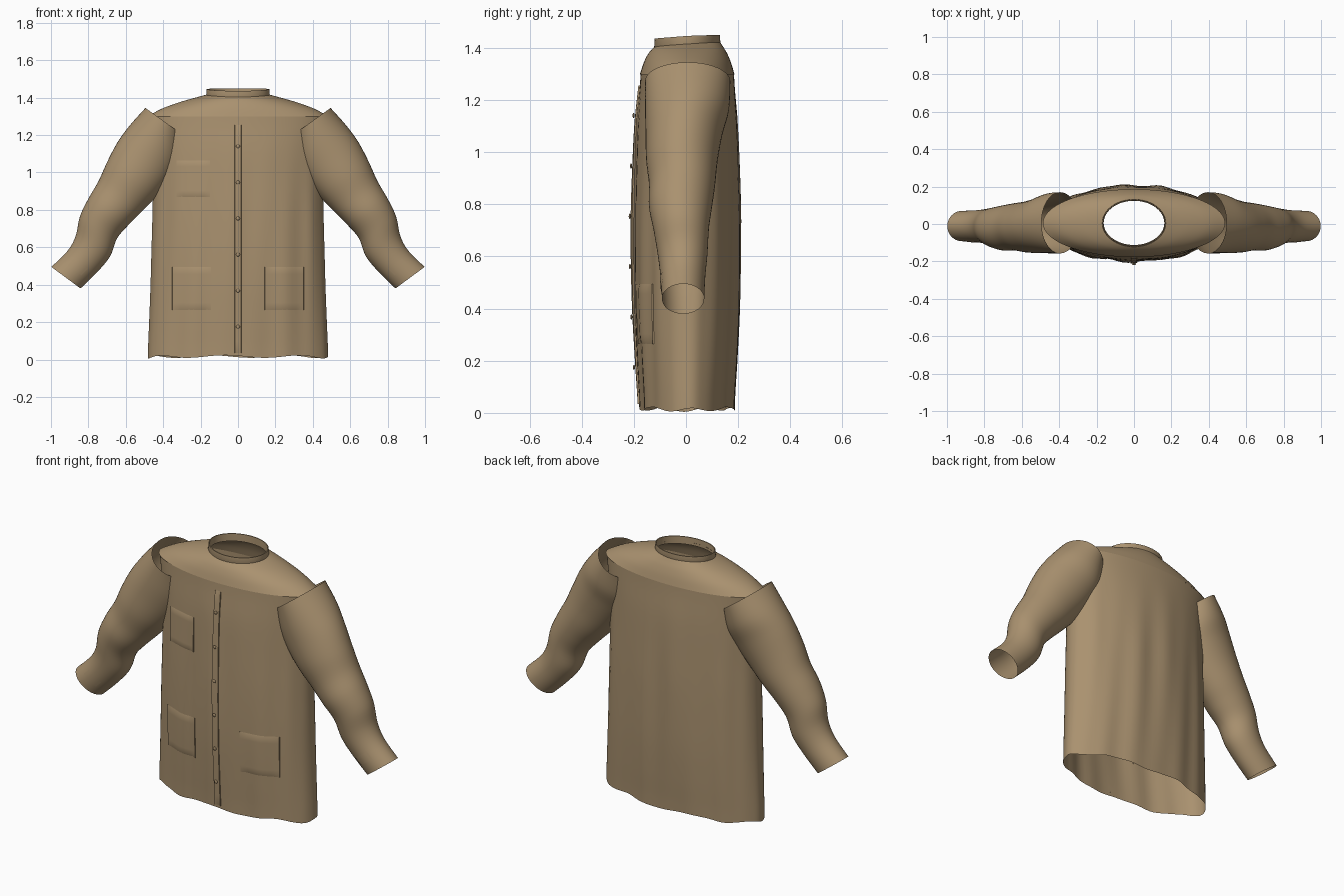
import bpy, bmesh, math
from mathutils import Vector

if "Cube" in bpy.data.objects:
    bpy.data.objects.remove(bpy.data.objects["Cube"])

cloth = bpy.data.materials.new("tan cloth")
cloth.diffuse_color = (0.40, 0.285, 0.16, 1)
cloth.use_nodes = True
cloth.node_tree.nodes["Principled BSDF"].inputs["Base Color"].default_value = cloth.diffuse_color


def spline(rows, u):
    """Catmull-Rom through rows, u from 0 to 1."""
    n = len(rows) - 1
    i = min(int(u * n), n - 1)
    f = u * n - i
    a, b, c, d = (rows[min(max(i + k, 0), n)] for k in (-1, 0, 1, 2))
    return [0.5 * (2*q + (r-p)*f + (2*p-5*q+4*r-s)*f*f + (3*q-p-3*r+s)*f**3)
            for p, q, r, s in zip(a, b, c, d)]


def grid(name, rows, closed=True):
    """Skin a list of point rows as a smooth surface."""
    bm = bmesh.new()
    vs = [[bm.verts.new(p) for p in row] for row in rows]
    n = len(rows[0])
    for a, b in zip(vs, vs[1:]):
        for j in range(n if closed else n - 1):
            k = (j + 1) % n
            bm.faces.new((a[j], a[k], b[k], b[j]))
    return finish(name, bm)


def finish(name, bm):
    me = bpy.data.meshes.new(name)
    bm.to_mesh(me)
    bm.free()
    me.materials.append(cloth)
    ob = bpy.data.objects.new(name, me)
    bpy.context.collection.objects.link(ob)
    bpy.ops.object.select_all(action='DESELECT')
    ob.select_set(True)
    bpy.context.view_layer.objects.active = ob
    bpy.ops.object.shade_smooth_by_angle(angle=math.radians(40))
    return ob


# Body: half width, front y, back y at evenly spaced heights from hem to yoke
Z0, Z1 = 0.02, 1.30
BODY = [(.482, -.178, .188), (.475, -.188, .198), (.468, -.197, .206),
        (.463, -.201, .209), (.458, -.201, .209), (.455, -.197, .205),
        (.460, -.190, .198), (.480, -.174, .184)]


def fold(t, z):
    """Soft hanging pleats that fade out toward the yoke."""
    fade = min(1, max(0, (1.25 - z) * 2))
    return fade * (.004 * math.sin(11 * t + z) + .003 * math.sin(17 * t - 2 * z))


def body_point(t, z):
    rx, yf, yb = spline(BODY, min(1, max(0, (z - Z0) / (Z1 - Z0))))
    k = 1 + fold(t, z) / .2
    return Vector((rx * math.cos(t) * (1 + fold(t, z) * .3),
                   (yf + yb) / 2 + (yb - yf) / 2 * math.sin(t) * k, z))


N = 96
ANGLES = [2 * math.pi * j / N for j in range(N)]
rows = []
for i in range(33):
    u = i / 32
    row = [body_point(t, Z0 + u * (Z1 - Z0)) for t in ANGLES]
    if i == 0:  # wavy hem
        for p, t in zip(row, ANGLES):
            p.z = .016 + .007 * math.sin(7 * t + 1) - .005 * abs(math.cos(t)) ** 6
    rows.append(row)
grid("body", rows)

# Shoulder yoke: z, half width, front y, back y
YOKE = [(1.298, .487, -.177, .186), (1.342, .405, -.163, .173),
        (1.378, .305, -.146, .157), (1.402, .22, -.128, .141),
        (1.417, .163, -.112, .130)]
rows = []
for i in range(17):
    z, rx, yf, yb = spline(YOKE, i / 16)
    tilt = .06 * (i / 16) ** 2
    rows.append([((rx * math.cos(t)),
                  (yf + yb) / 2 + (yb - yf) / 2 * math.sin(t),
                  z + tilt * (yb - yf) / 2 * math.sin(t)) for t in ANGLES])
grid("yoke", rows)

# Standing collar band, lower at the front
rows = []
for r, h in ((.166, -.012), (.170, 0), (.168, .032), (.163, .032), (.162, -.010)):
    rows.append([(r * math.cos(t), .005 + (r - .043) * math.sin(t),
                  1.414 + h + .010 * min(0, math.sin(t)) + .004 * max(0, math.sin(t)))
                 for t in ANGLES])
grid("collar", rows)

# Sleeve cross-sections: outer x, z, inner x, z, front y, back y
SLEEVE = [(.495, 1.345, .294, 1.20, -.157, .170), (.580, 1.25, .303, 1.085, -.157, .165),
          (.645, 1.16, .345, .99, -.155, .140), (.700, 1.055, .420, .89, -.153, .122),
          (.745, .955, .505, .80, -.142, .112), (.800, .86, .580, .725, -.142, .100),
          (.845, .765, .645, .65, -.125, .088), (.868, .66, .685, .55, -.108, .082),
          (.912, .58, .755, .465, -.098, .074), (.998, .495, .842, .38, -.092, .070)]


def sleeve_point(u, t, s, grow=0):
    ox, oz, ix, iz, yf, yb = spline(SLEEVE, u)
    c = math.cos(t) * (1 + grow)
    return (s * ((ox + ix) / 2 + (ox - ix) / 2 * c),
            (yf + yb) / 2 + (yb - yf) / 2 * math.sin(t) * (1 + grow),
            (oz + iz) / 2 + (oz - iz) / 2 * c)


for side, s in (("left", 1), ("right", -1)):
    arm = [2 * math.pi * j / 48 for j in range(48)]
    arm = arm[::-s]
    grid(side + "_sleeve", [[sleeve_point(i / 45, t, s) for t in arm] for i in range(46)])
    # Short cuff tab on the front and back of the wrist
    grid(side + "_cuff_tab", [[sleeve_point(.90 + .02 * i, 4.2 + .12 * j, s, .03)
                               for j in range(9)] for i in range(3)], closed=False)


# Plates that follow the front of the body
def patch(name, x0, x1, z0, z1, lift=.005, nx=10, nz=12):
    rows = []
    for i in range(nz + 1):
        z = z0 + (z1 - z0) * i / nz
        row = []
        for j in range(nx + 1):
            x = x0 + (x1 - x0) * j / nx
            rx = spline(BODY, (z - Z0) / (Z1 - Z0))[0]
            p = body_point(-math.acos(x / rx), z)
            edge = i in (0, nz) or j in (0, nx)
            row.append((x, p.y - (0 if edge else lift), z))
        # square side walls
        row.insert(1, (x0 + .001, row[0][1] - lift, z))
        row.insert(-1, (x1 - .001, row[-1][1] - lift, z))
        rows.append(row)
    return grid(name, rows, closed=False)


patch("chest_pocket", -.33, -.15, .87, 1.065)
patch("right_hip_pocket", -.352, -.143, .265, .495)
patch("left_hip_pocket", .143, .352, .265, .495)
patch("button_placket", -.018, .018, .035, 1.255, .006, 4, 40)

# Buttons down the front
for i in range(6):
    z = .175 + .193 * i
    bm = bmesh.new()
    bmesh.ops.create_uvsphere(bm, u_segments=16, v_segments=8, radius=.010)
    for v in bm.verts:
        v.co.y = v.co.y * .4 + body_point(-math.pi / 2, z).y - .012
        v.co.z += z
    finish("button_%d" % (i + 1), bm)
